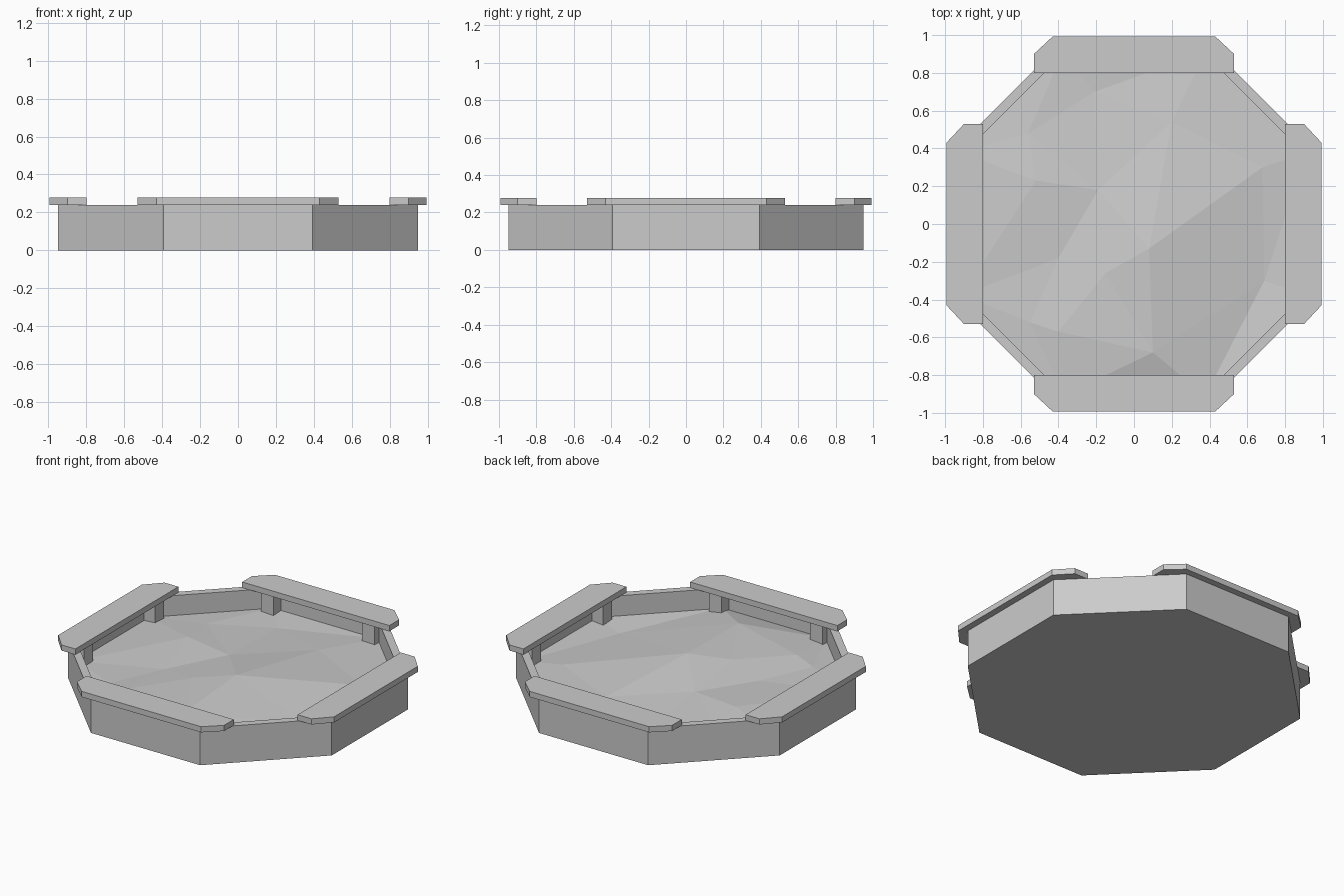
import bpy
from math import radians
from mathutils import Vector, Matrix
from mathutils.geometry import delaunay_2d_cdt

if "Cube" in bpy.data.objects:
    bpy.data.objects.remove(bpy.data.objects["Cube"])


def add_mesh(name, verts, faces):
    me = bpy.data.meshes.new(name)
    me.from_pydata(verts, [], faces)
    me.update()
    ob = bpy.data.objects.new(name, me)
    bpy.context.collection.objects.link(ob)
    return ob


def octagon(side, half):
    # corners of an octagon, counter-clockwise from the front edge
    a, b = side, half
    return [(-a, -b), (a, -b), (b, -a), (b, a), (a, b), (-a, b), (-b, a), (-b, -a)]


def prism(name, outline, z0, z1):
    n = len(outline)
    verts = [(x, y, z0) for x, y in outline] + [(x, y, z1) for x, y in outline]
    faces = [list(range(n))[::-1], list(range(n, 2 * n))]
    faces += [(i, (i + 1) % n, n + (i + 1) % n, n + i) for i in range(n)]
    return add_mesh(name, verts, faces)


def turned(outline, k):
    m = Matrix.Rotation(radians(90 * k), 2)
    return [tuple(m @ Vector(p)) for p in outline]


TOP = 0.24
outer, inner = octagon(0.393, 0.95), octagon(0.375, 0.90)

# octagonal wall ring
rings = [(outer, 0), (outer, TOP), (inner, TOP), (inner, 0)]
verts = [(x, y, z) for ring, z in rings for x, y in ring]
faces = []
for r in range(4):
    for i in range(8):
        j, s = (i + 1) % 8, (r + 1) % 4
        faces.append((r * 8 + i, r * 8 + j, s * 8 + j, s * 8 + i))
add_mesh("wall", verts, faces)

# floor panel
prism("floor", octagon(0.383, 0.93), 0, 0.01)

# seat boards with clipped outer corners, and posts in the corners below them
for k, side in enumerate(("front", "right", "back", "left")):
    board = [(-0.53, -0.90), (-0.43, -0.993), (0.43, -0.993),
             (0.53, -0.90), (0.53, -0.80), (-0.53, -0.80)]
    prism(side + "_seat_board", turned(board, k), TOP, 0.277)
    for sx, end in ((-1, "a"), (1, "b")):
        x0, x1 = sorted((sx * 0.32, sx * 0.41))
        post = [(x0, -0.91), (x1, -0.91), (x1, -0.82), (x0, -0.82)]
        prism(f"{side}_post_{end}", turned(post, k), 0.01, TOP)

# faceted sand surface
mounds = [(-0.21, 0.70, 0.10), (0.20, 0.54, 0.13), (-0.56, 0.48, 0.12),
          (-0.52, 0.23, 0.14), (-0.19, 0.18, 0.13), (0.68, 0.30, 0.12),
          (0.08, -0.13, 0.19), (-0.15, -0.26, 0.16), (0.69, -0.30, 0.09),
          (-0.40, -0.18, 0.12), (-0.55, -0.52, 0.12), (-0.40, -0.57, 0.14),
          (0.10, -0.68, 0.17)]
rim = octagon(0.377, 0.91)
pts = [Vector(p) for p in rim] + [Vector(m[:2]) for m in mounds]
heights = [0.11] * 8 + [m[2] for m in mounds]
co, _, tris, orig, _, _ = delaunay_2d_cdt(
    pts, [(i, (i + 1) % 8) for i in range(8)], [list(range(8))], 1, 1e-5)
add_mesh("sand", [(c.x, c.y, heights[o[0]]) for c, o in zip(co, orig)], tris)
